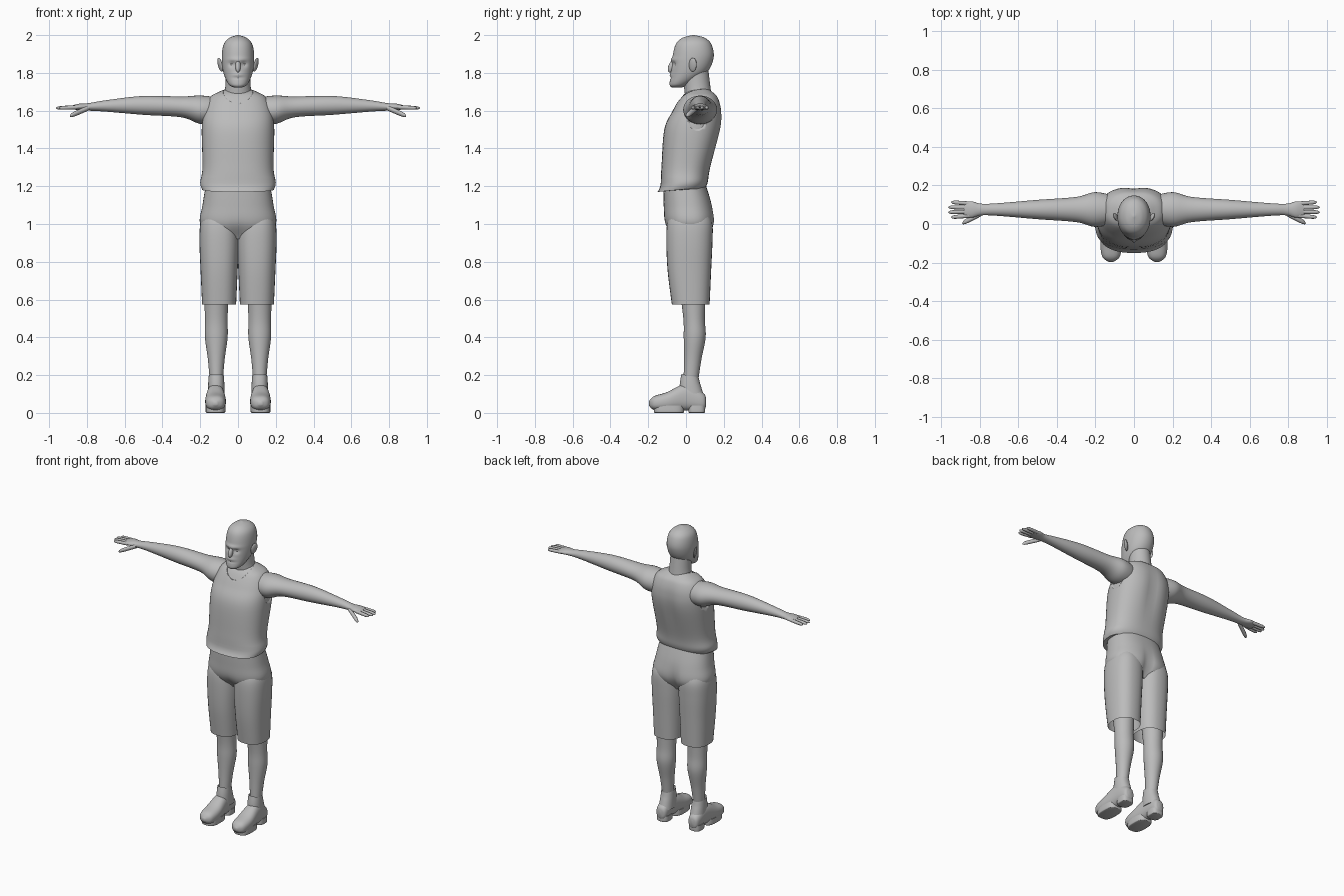
import bpy, bmesh, math
from mathutils import Matrix, Vector, Euler

cube = bpy.data.objects.get("Cube")
if cube:
    bpy.data.objects.remove(cube)

GREY = (0.5, 0.5, 0.5, 1)
grey = bpy.data.materials.new("plain grey")
grey.use_nodes = True
grey.diffuse_color = GREY
grey.node_tree.nodes["Principled BSDF"].inputs["Base Color"].default_value = GREY


def finish(name, bm, mirror):
    """Turn a bmesh into a smooth object, mirrored across x when asked."""
    bmesh.ops.recalc_face_normals(bm, faces=bm.faces)
    mesh = bpy.data.meshes.new(name)
    bm.to_mesh(mesh)
    bm.free()
    mesh.materials.append(grey)
    mesh.shade_smooth()
    mesh.set_sharp_from_angle(angle=math.radians(50))
    obj = bpy.data.objects.new(name, mesh)
    bpy.context.scene.collection.objects.link(obj)
    if mirror:
        mirror_modifier = obj.modifiers.new("Mirror", "MIRROR")
        mirror_modifier.use_mirror_merge = False
    return obj


def spline(rings, steps):
    """Smoothly interpolate the ring settings."""
    vectors = [Vector(ring) for ring in rings]
    last = len(vectors) - 1
    result = []
    for i in range(last):
        start, end = vectors[i], vectors[i + 1]
        leave = (end - vectors[max(i - 1, 0)]) / 2
        arrive = (vectors[min(i + 2, last)] - start) / 2
        for step in range(steps):
            t = step / steps
            ease = t * t * (3 - 2 * t)
            result.append(start.lerp(end, ease) + leave * t * (1 - t) ** 2 - arrive * t * t * (1 - t))
    return result + [vectors[last]]


def loft(name, axis, rings, side=0, power=2, segs=32, steps=6,
         grow=0, tweak=None, mirror=False, open_start=False):
    """Rings are (position, centre, first radius, second radius) along an axis."""
    bm = bmesh.new()
    loops = []
    for pos, centre, wide, deep in spline(rings, steps):
        loop = []
        for k in range(segs):
            angle = math.tau * k / segs
            u, v = math.cos(angle), math.sin(angle)
            a = side + (wide + grow) * math.copysign(abs(u) ** (2 / power), u)
            b = centre + (deep + grow) * math.copysign(abs(v) ** (2 / power), v)
            co = Vector({"x": (pos, a, b), "y": (a, pos, b), "z": (a, b, pos)}[axis])
            if tweak:
                tweak(co)
            loop.append(bm.verts.new(co))
        loops.append(loop)
    for low, high in zip(loops, loops[1:]):
        for k in range(segs):
            following = (k + 1) % segs
            bm.faces.new((low[k], low[following], high[following], high[k]))
    if not open_start:
        bm.faces.new(loops[0])
    bm.faces.new(loops[-1])
    return finish(name, bm, mirror)


def ball(name, centre, radii, turn=(0, 0, 0), mirror=False):
    bm = bmesh.new()
    place = Matrix.LocRotScale(Vector(centre), Euler(turn), Vector(radii))
    bmesh.ops.create_uvsphere(bm, u_segments=24, v_segments=16, radius=1, matrix=place)
    return finish(name, bm, mirror)


def bump(*terms):
    """Bell-shaped falloff from (offset, width) pairs."""
    return math.exp(-sum((offset / width) ** 2 for offset, width in terms))


# Torso under a sleeveless shirt
def shape_torso(co):
    if co.y > .05:
        co.y -= .012 * bump((co.x, .04), (co.z - 1.5, .15))
    if co.z < 1.23:
        co.z += .1 * min(co.y, 0)


TORSO = [(1.185, -.025, .19, .125), (1.22, -.01, .2, .125), (1.3, 0, .188, .13),
         (1.5, .035, .192, .15), (1.6, .06, .182, .13), (1.67, .07, .15, .1),
         (1.7, .07, .1, .07), (1.72, .07, .05, .04)]
torso_style = dict(power=2.4, segs=48, tweak=shape_torso)
loft("torso", "z", TORSO, grow=-.006, **torso_style)
shirt = loft("sleeveless_shirt", "z", TORSO, **torso_style)

# Neckline and armholes cut out of the shirt
holes = [ball("neck_cutter", (0, 0, 1.73), (.085, .13, .1))]
for direction in (-1, 1):
    holes.append(ball("armhole_cutter", (direction * .25, .07, 1.58), (.085, .1, .125)))
for hole in holes:
    cut = shirt.modifiers.new("Opening", "BOOLEAN")
    cut.operation = "DIFFERENCE"
    cut.solver = "EXACT"
    cut.object = hole
    hole.hide_render = True
    hole.hide_set(True)


# Neck, head and face
def shape_face(co):
    if co.y < 0:
        eye_socket = bump((abs(co.x) - .032, .016), (co.z - 1.845, .014))
        brow = bump((co.x, .05), (co.z - 1.87, .01))
        lips = bump((co.x, .03), (co.z - 1.79, .012))
        mouth = bump((co.x, .03), (co.z - 1.775, .005))
        co.y += .012 * eye_socket - .008 * brow - .006 * lips + .005 * mouth


loft("neck", "z", [(1.65, .07, .085, .07), (1.72, .06, .068, .07), (1.82, .05, .064, .068)])
loft("head", "z", [(1.722, -.05, .02, .025), (1.74, -.035, .05, .052), (1.8, .015, .077, .094),
                   (1.88, .037, .086, .109), (1.95, .04, .076, .095), (1.985, .04, .046, .06),
                   (2, .04, .005, .005)], power=2.1, segs=64, steps=10, tweak=shape_face)
ball("nose", (0, -.075, 1.835), (.014, .018, .035), (-.4, 0, 0))
ball("eye", (.031, -.047, 1.846), (.013, .013, .009), mirror=True)
ball("ear", (.094, .036, 1.843), (.009, .022, .038), (-.15, .2, -.45), mirror=True)

# Arms and palms
loft("arm", "x", [(.1, 1.6, .07, .07), (.2, 1.605, .09, .075), (.3, 1.62, .065, .055),
                  (.5, 1.628, .05, .05), (.7, 1.625, .033, .03), (.79, 1.62, .03, .02),
                  (.84, 1.62, .042, .017), (.88, 1.617, .036, .01)], side=.075, mirror=True)


def digit(name, root, tip, radius):
    """A finger with a rounded end, leaning sideways towards its tip."""
    rings = []
    for step in range(9):
        t = math.sin(math.pi / 2 * step / 8)
        x, y, z = Vector(root).lerp(Vector(tip), t)
        size = radius * math.sqrt(max(1 - t ** 8, .01))
        rings.append((x, z, size, size))
    lean = (tip[1] - root[1]) / (tip[0] - root[0])

    def follow(co):
        co.y += (co.x - root[0]) * lean

    loft(name, "x", rings, side=root[1], segs=12, steps=2, tweak=follow, mirror=True)


for i, label in enumerate(("index", "middle", "ring", "little")):
    reach = .97 - .015 * abs(i - 1.5)
    digit(label + "_finger", (.85, .043 + .021 * i, 1.618), (reach, .035 + .026 * i, 1.614), .0105)
digit("thumb", (.79, .055, 1.615), (.89, .004, 1.572), .014)


# Shorts
def shape_seat(co):
    if co.y > .05:
        co.y -= .025 * bump((co.x, .03), (co.z - .98, .09))
    elif co.y < 0:
        co.y += .02 * bump((co.x, .03), (co.z - .93, .06))


loft("shorts_seat", "z", [(.92, .02, .13, .085), (1, .02, .2, .13), (1.1, .01, .188, .128),
                          (1.22, -.01, .168, .11)], power=2.4, segs=48, tweak=shape_seat)
loft("shorts_leg", "z", [(.575, .025, .09, .1), (.75, .018, .098, .115), (.9, .018, .104, .122),
                         (1, .02, .1, .12), (1.06, .02, .08, .1)],
     side=.1, power=2.4, mirror=True, open_start=True)

# Bare lower legs
loft("lower_leg", "z", [(.16, .025, .034, .038), (.28, .035, .044, .046), (.4, .046, .06, .058),
                        (.5, .043, .06, .057), (.66, .035, .065, .07)], side=.115, mirror=True)


# Shoes with ankle collars and split soles
def slope_collar(co):
    co.z -= max(co.z - .14, 0) * 4 * (co.y - .02)


loft("shoe", "y", [(.107, .058, .01, .015), (.09, .06, .036, .046), (0, .083, .045, .07),
                   (-.1, .06, .055, .05), (-.17, .052, .045, .036), (-.197, .05, .01, .01)],
     side=.119, power=2.4, mirror=True)
loft("shoe_collar", "z", [(.196, .022, .04, .046), (.15, .022, .043, .055), (.08, .03, .045, .068)],
     side=.115, power=2.2, tweak=slope_collar, mirror=True, open_start=True)
for part, middle, wide, long in (("front_sole", -.09, .052, .08), ("heel_sole", .057, .041, .044)):
    loft(part, "z", [(0, middle, wide - .006, long - .006), (.006, middle, wide, long),
                     (.04, middle, wide, long)], side=.119, power=3, mirror=True)
